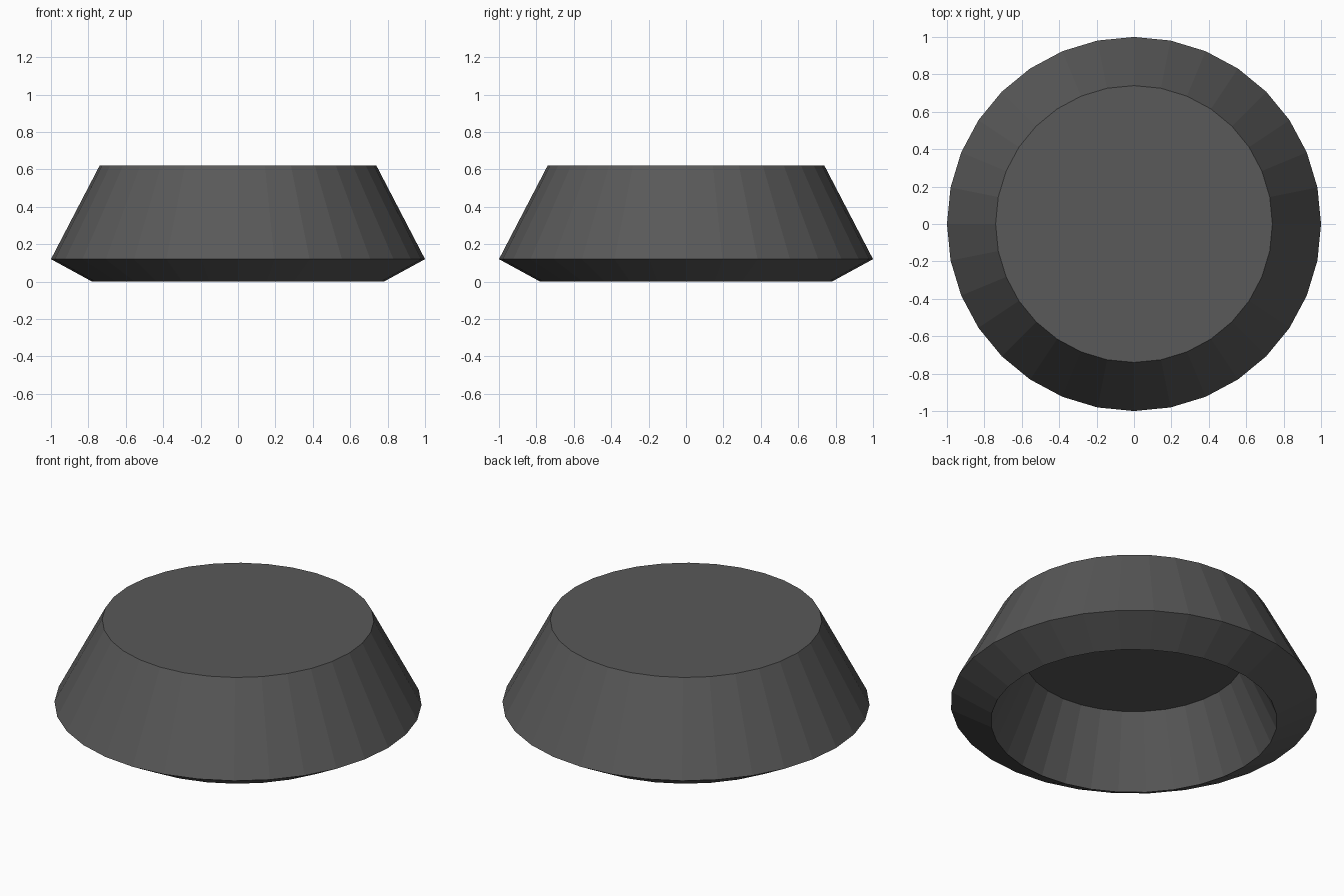
import bpy, bmesh
from math import cos, sin, tau

if "Cube" in bpy.data.objects:
    bpy.data.objects.remove(bpy.data.objects["Cube"])

SIDES = 32
# Radius/height profile: outer top edge, widest rim, bottom lip, cavity ceiling
PROFILE = [(0.74, 0.62), (1.0, 0.12), (0.78, 0.0), (0.60, 0.405)]

bm = bmesh.new()
rings = [[bm.verts.new((r * cos(tau * i / SIDES), r * sin(tau * i / SIDES), z))
          for i in range(SIDES)] for r, z in PROFILE]

# Sloped walls between neighbouring rings
for a, b in zip(rings, rings[1:]):
    for i in range(SIDES):
        j = (i + 1) % SIDES
        bm.faces.new((a[i], b[i], b[j], a[j]))

# Flat top and cavity ceiling
bm.faces.new(rings[0])
bm.faces.new(rings[-1][::-1])
bmesh.ops.recalc_face_normals(bm, faces=bm.faces[:])

mesh = bpy.data.meshes.new("hollow_foot")
bm.to_mesh(mesh)
bm.free()

# Dark grey finish
mat = bpy.data.materials.new("dark_grey")
mat.diffuse_color = (0.1, 0.1, 0.1, 1)
mat.use_nodes = True
mat.node_tree.nodes["Principled BSDF"].inputs["Base Color"].default_value = mat.diffuse_color
mesh.materials.append(mat)

foot = bpy.data.objects.new("hollow_foot", mesh)
bpy.context.collection.objects.link(foot)
